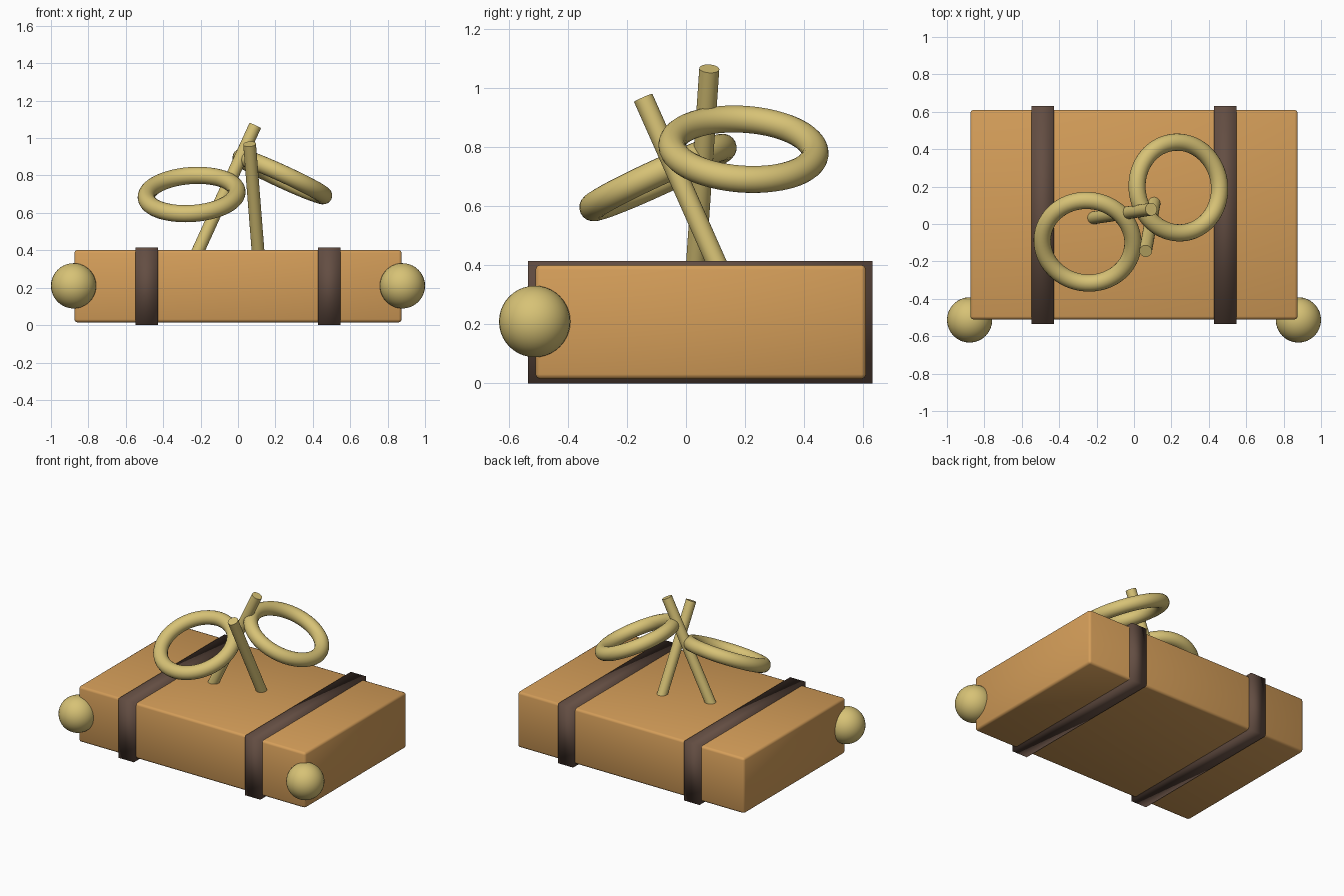
import bpy
from mathutils import Vector

if "Cube" in bpy.data.objects:
    bpy.data.objects.remove(bpy.data.objects["Cube"])


def material(name, rgb):
    m = bpy.data.materials.new(name)
    m.diffuse_color = (*rgb, 1)
    m.use_nodes = True
    m.node_tree.nodes["Principled BSDF"].inputs["Base Color"].default_value = m.diffuse_color
    return m


TAN = material("tan board", (0.66, 0.34, 0.10))
STRAW = material("straw yellow", (0.68, 0.54, 0.18))
BROWN = material("dark brown", (0.125, 0.075, 0.055))


def finish(name, mat, angle=None):
    ob = bpy.context.object
    ob.name = name
    ob.data.materials.append(mat)
    if angle is None:
        bpy.ops.object.shade_smooth()
    else:
        bpy.ops.object.shade_smooth_by_angle(angle=angle)
    return ob


def box(name, lo, hi, mat):
    lo, hi = Vector(lo), Vector(hi)
    bpy.ops.mesh.primitive_cube_add(size=1, location=(lo + hi) / 2)
    ob = bpy.context.object
    ob.scale = hi - lo
    bpy.ops.object.transform_apply(location=False, rotation=False, scale=True)
    return finish(name, mat)


def stick(name, a, b, r):
    a, b = Vector(a), Vector(b)
    bpy.ops.mesh.primitive_cylinder_add(vertices=32, radius=r, depth=(b - a).length,
                                        location=(a + b) / 2)
    ob = bpy.context.object
    ob.rotation_euler = (b - a).to_track_quat('Z', 'Y').to_euler()
    return finish(name, STRAW, 0.7)


def ring(name, centre, normal):
    bpy.ops.mesh.primitive_torus_add(location=centre, major_radius=0.243, minor_radius=0.046,
                                     major_segments=64, minor_segments=20)
    ob = bpy.context.object
    ob.rotation_euler = Vector(normal).to_track_quat('Z', 'Y').to_euler()
    return finish(name, STRAW)


# Main slab with softened edges
slab = box("slab", (-0.875, -0.51, 0.015), (0.875, 0.61, 0.402), TAN)
bev = slab.modifiers.new("soft edges", 'BEVEL')
bev.width = 0.016
bev.segments = 2
bev.harden_normals = False

for side, label in ((-1, "left"), (1, "right")):
    # Strap wrapped around the slab
    x = side * 0.488
    box(label + "_strap", (x - 0.059, -0.535, 0.0), (x + 0.059, 0.632, 0.415), BROWN)
    # Ball on the front corner
    bpy.ops.mesh.primitive_uv_sphere_add(segments=32, ring_count=20, radius=0.121,
                                         location=(side * 0.879, -0.513, 0.21))
    finish(label + "_ball", STRAW)

# Bow: two loops and two crossing tails
ring("left_loop", (-0.248, -0.095, 0.698), (-0.07, -0.46, 1))
ring("right_loop", (0.237, 0.195, 0.794), (0.46, 0.07, 1))
stick("long_tail", (-0.23, 0.031, 0.36), (0.092, 0.079, 1.067), 0.034)
stick("short_tail", (0.11, 0.125, 0.36), (0.062, -0.145, 0.968), 0.034)
